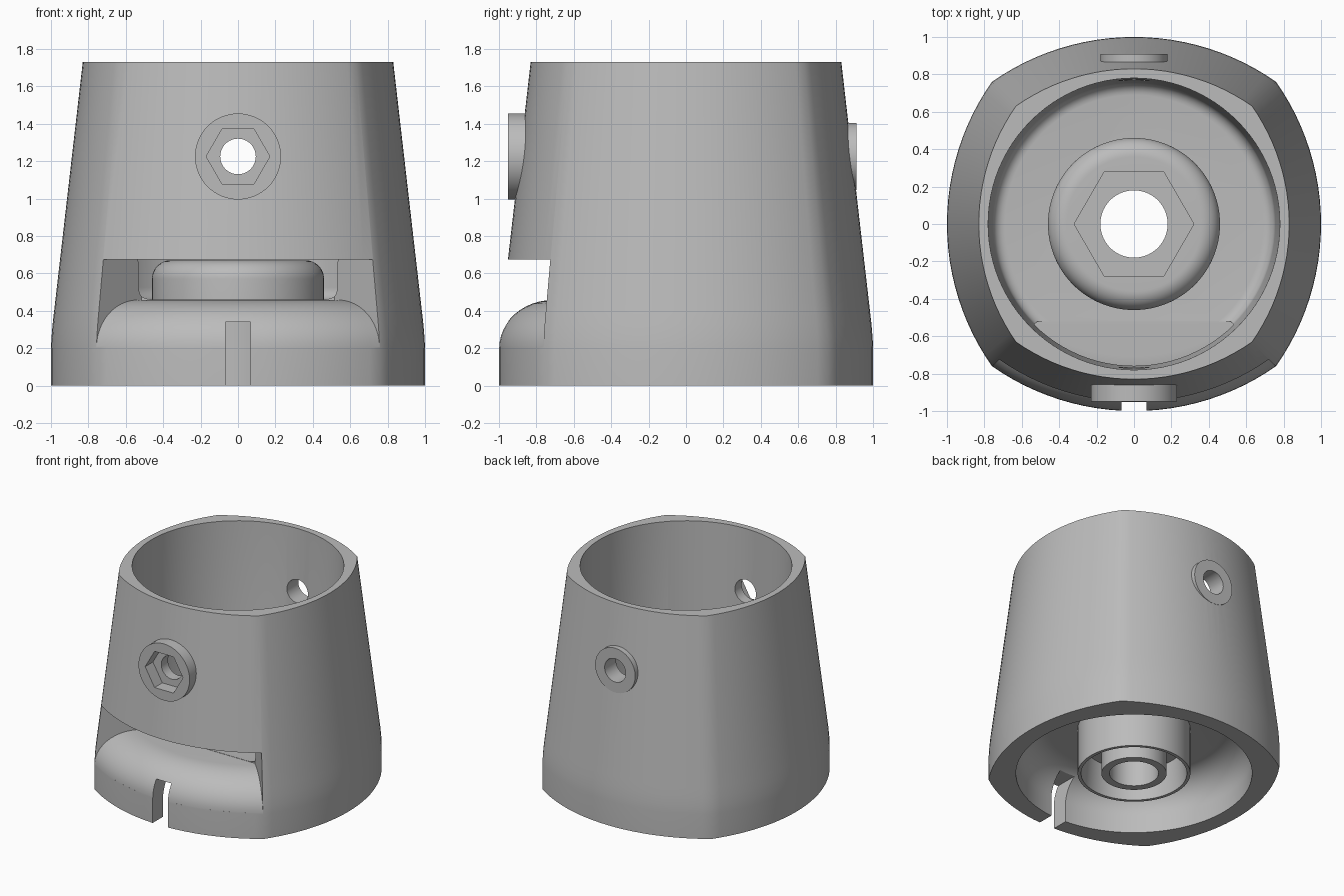
import bpy
import bmesh
from math import sin, cos, pi, radians, atan2
from mathutils import Matrix, Vector

if "Cube" in bpy.data.objects:
    bpy.data.objects.remove(bpy.data.objects["Cube"])

grey = bpy.data.materials.new("plain grey")
grey.use_nodes = True
grey.diffuse_color = (0.5, 0.5, 0.5, 1)
grey.node_tree.nodes["Principled BSDF"].inputs["Base Color"].default_value = (0.5, 0.5, 0.5, 1)

PIN_Z = 1.225
cutters = []


def loft(name, rings, closed=False):
    """Skin a stack of equal rings; closed joins the last ring to the first."""
    bm = bmesh.new()
    rows = [[bm.verts.new(p) for p in ring] for ring in rings]
    n = len(rows[0])
    pairs = list(zip(rows, rows[1:]))
    if closed:
        pairs.append((rows[-1], rows[0]))
    else:
        bm.faces.new(rows[0])
        bm.faces.new(rows[-1])
    for a, b in pairs:
        for i in range(n):
            j = (i + 1) % n
            bm.faces.new((a[i], a[j], b[j], b[i]))
    bmesh.ops.recalc_face_normals(bm, faces=bm.faces)
    mesh = bpy.data.meshes.new(name)
    bm.to_mesh(mesh)
    bm.free()
    mesh.materials.append(grey)
    obj = bpy.data.objects.new(name, mesh)
    bpy.context.collection.objects.link(obj)
    return obj


def circle(r, z, n=96):
    return [Vector((r * cos(2 * pi * i / n), r * sin(2 * pi * i / n), z)) for i in range(n)]


def footprint(scale, z, n=24):
    """Square with four bulging sides."""
    corner, radius = 0.76, 1.323
    half = atan2(corner, radius - 0.24)
    ring = []
    for side in range(4):
        turn = Matrix.Rotation(side * pi / 2, 3, "Z")
        for i in range(n):
            a = half * (2 * i / n - 1)
            p = turn @ Vector((1 - radius + radius * cos(a), radius * sin(a), 0))
            ring.append(p * scale + Vector((0, 0, z)))
    return ring


def fillet(r, z, dr, dz, steps=12):
    """Quarter round going from (r, z) inwards and up."""
    return [(r - dr + dr * cos(t * pi / 2 / steps), z + dz * sin(t * pi / 2 / steps))
            for t in range(steps + 1)]


def rod(name, r, y0, y1, n=64):
    """Round or hexagonal bar along y at pin height."""
    return loft(name, [[Vector((p.x, y, p.y + PIN_Z)) for p in circle(r, 0, n)] for y in (y0, y1)])


def cutter(obj):
    obj.hide_render = True
    cutters.append(obj)
    return obj


def cut(obj, *tools):
    for tool in tools:
        mod = obj.modifiers.new("cut", "BOOLEAN")
        mod.operation = "DIFFERENCE"
        mod.solver = "EXACT"
        mod.object = tool
        bpy.context.view_layer.objects.active = obj
        bpy.ops.object.modifier_apply(modifier=mod.name)


# Tapered housing
housing = loft("housing", [footprint(s, z) for s, z in
               ((1, 0), (1, 0.2), (0.997, 0.26), (0.991, 0.33), (0.983, 0.4), (0.83, 1.73))])

# Upper bore with rounded floor corner
bore_profile = [(0.69 + 0.065 * sin(t * pi / 12), 0.525 - 0.065 * cos(t * pi / 12)) for t in range(7)]
bore = cutter(loft("bore_cutter", [circle(r, z) for r, z in bore_profile + [(0.78, 1.73), (0.781, 1.8)]]))

# Underside cavity with rounded ceiling
cavity_profile = [(0.87, -0.1)] + fillet(0.87, 0.14, 0.23, 0.24)
cavity = cutter(loft("cavity_cutter", [circle(r, z) for r, z in cavity_profile]))

# Front window, leaving a rounded ledge below
window = cutter(loft("window_cutter", [[Vector((x, y, z)) for x, y in
                ((-0.515, -0.52), (0.515, -0.52), (1.195, -1.2), (-1.195, -1.2))] for z in (0.21, 0.675)]))
ledge_profile = [(1, 0.1)] + fillet(1, 0.2, 0.29, 0.258)
ledge = cutter(loft("ledge_cutter", [footprint(s, z) for s, z in ledge_profile]))
cut(window, ledge)

# Drainage notch, centre opening and cross pin hole
notch = cutter(loft("notch_cutter", [[Vector((x, y, z)) for x, y in
               ((-0.068, -1.1), (0.068, -1.1), (0.068, -0.65), (-0.068, -0.65))] for z in (-0.1, 0.34)]))
opening = cutter(loft("opening_cutter", [circle(0.33, z) for z in (0.3, 0.6)]))
pin = cutter(rod("pin_cutter", 0.095, -1.2, 1.2))
pin_hex = cutter(rod("pin_hex_cutter", 0.17, -1.2, -0.85, 6))
cut(housing, bore, cavity, window, notch, opening, pin, pin_hex)

# Central hub: ring boss and post below, rounded boss with hex pocket above
hub_profile = [(0.18, 0), (0.24, 0), (0.24, 0.25), (0.37, 0.25), (0.39, 0), (0.415, 0),
               (0.415, 0.42), (0.46, 0.43)] + fillet(0.46, 0.57, 0.1, 0.1) + [(0.18, 0.67)]
hub = loft("hub", [circle(r, z) for r, z in hub_profile], closed=True)
hub_hex = cutter(loft("hub_hex_cutter", [circle(0.32, z, 6) for z in (0.5, 0.8)]))
cut(hub, hub_hex)

# Pin bushings
front_bushing = rod("front_bushing", 0.23, -0.95, -0.8)
cut(front_bushing, pin, pin_hex)
back_bushing = rod("back_bushing", 0.18, 0.91, 0.8)
cut(back_bushing, pin)

for tool in cutters:
    bpy.data.objects.remove(tool)

# Smooth curves, crisp edges
bpy.ops.object.select_all(action="DESELECT")
for obj in (housing, hub, front_bushing, back_bushing):
    obj.select_set(True)
    bpy.context.view_layer.objects.active = obj
bpy.ops.object.shade_smooth_by_angle(angle=radians(25))
